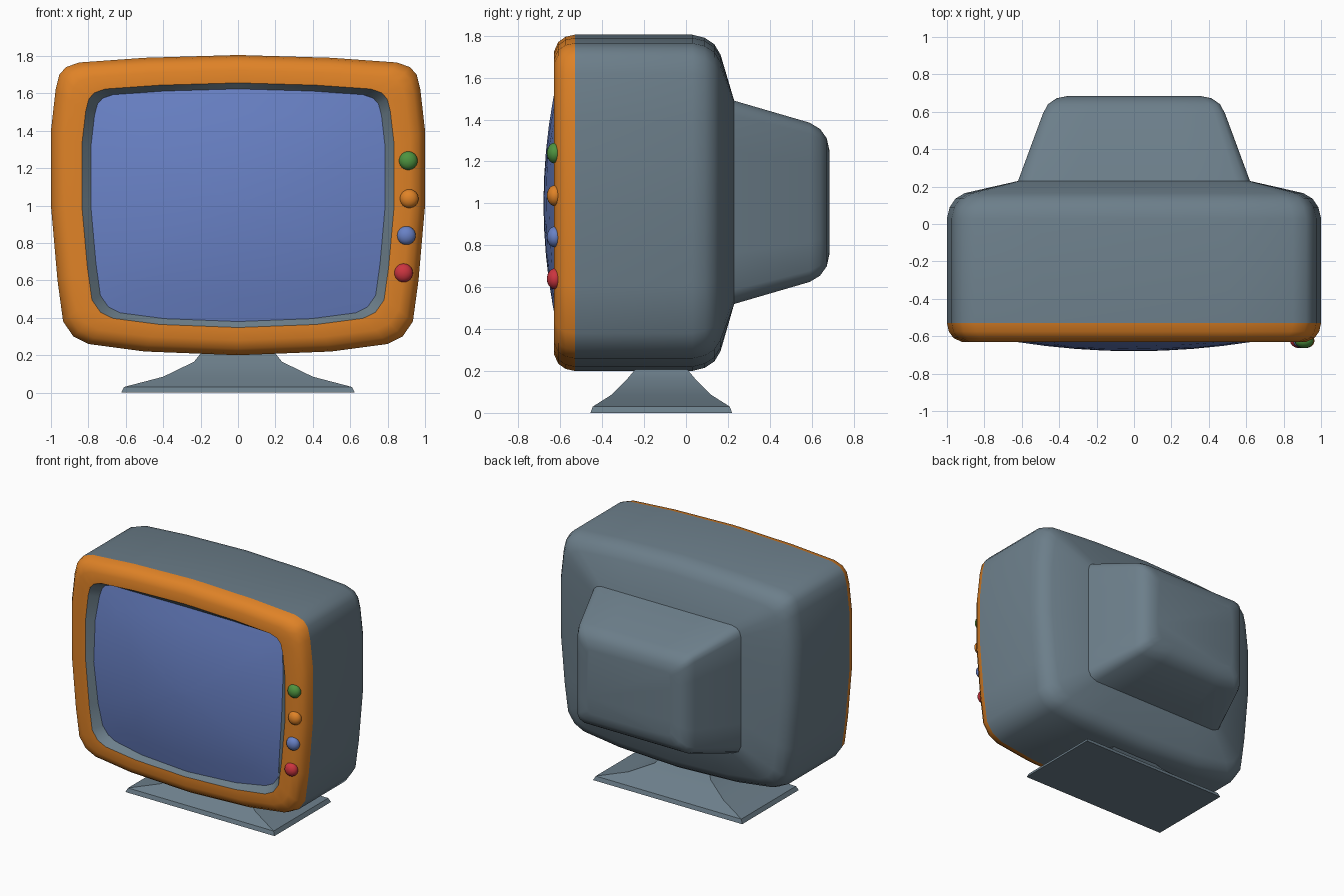
import bpy
import bmesh
import math

if "Cube" in bpy.data.objects:
    bpy.data.objects.remove(bpy.data.objects["Cube"])


def material(name, rgb):
    m = bpy.data.materials.new(name)
    m.diffuse_color = (*rgb, 1)
    m.use_nodes = True
    m.node_tree.nodes["Principled BSDF"].inputs["Base Color"].default_value = m.diffuse_color
    return m


GREY = material("slate_grey", (0.15, 0.21, 0.255))
ORANGE = material("orange", (0.74, 0.225, 0.02))
BLUE = material("screen_blue", (0.14, 0.22, 0.56))
GREEN = material("green", (0.075, 0.29, 0.05))
RED = material("red", (0.60, 0.035, 0.05))


def finish(obj, mat, angle=40):
    obj.data.materials.append(mat)
    bpy.ops.object.select_all(action='DESELECT')
    obj.select_set(True)
    bpy.context.view_layer.objects.active = obj
    bpy.ops.object.shade_smooth_by_angle(angle=math.radians(angle))


def loft(name, rings, mat, cap_first=False, cap_last=False, angle=40):
    bm = bmesh.new()
    loops = [[bm.verts.new(p) for p in r] for r in rings]
    n = len(loops[0])
    for a, b in zip(loops, loops[1:]):
        for i in range(n):
            j = (i + 1) % n
            bm.faces.new((a[i], a[j], b[j], b[i]))
    if cap_first:
        bm.faces.new(loops[0][::-1])
    if cap_last:
        bm.faces.new(loops[-1])
    mesh = bpy.data.meshes.new(name)
    bm.to_mesh(mesh)
    bm.free()
    obj = bpy.data.objects.new(name, mesh)
    bpy.context.collection.objects.link(obj)
    finish(obj, mat, angle)


def mirrored(half):
    return half + [(-x, z) for x, z in half[-2:0:-1]]


# Barrel-shaped cabinet outline (x, z from the middle), right half mirrored
CASE = mirrored([(0, .805), (.5, .79), (.85, .765), (.92, .74), (.955, .7),
                 (.975, .62), (1, .4), (1, 0), (.965, -.4), (.935, -.62),
                 (.88, -.7), (.8, -.74), (.5, -.78), (0, -.8)])
# Unit rounded rectangle with the same point count, for the tube housing
BOX = mirrored([(0, 1), (.5, 1), (.88, 1), (.95, .975), (.985, .93),
                (1, .86), (1, .5), (1, 0), (1, -.5), (1, -.86),
                (.965, -.95), (.88, -1), (.5, -1), (0, -1)])


def ring(shape, sx, sz, y, cz=1.0):
    return [(x * sx, y, cz + z * sz) for x, z in shape]


def inset(y, d):
    return ring(CASE, 1 - d, 1 - d / .8, y)


def glass(k):
    # ring on the bulging glass surface
    return [(x, -.68 + .125 * x * x + .185 * (z - 1) ** 2, z)
            for x, _, z in ring(CASE, .787 * k, .775 * k, 0)]


# Screen, recessed lip and front bezel
opening = ring(CASE, .835, .815, -.63)
loft("screen", [glass(k) for k in (.04, .2, .4, .6, .8, 1)], BLUE, cap_first=True)
loft("screen_lip", [glass(1), opening], GREY)
loft("front_bezel", [opening, inset(-.63, .08), inset(-.61, .035),
                     inset(-.575, .01), inset(-.53, 0)], ORANGE)

# Cabinet with rounded back shoulder
tube_base = ring(BOX, .62, .485, .23, 1.005)
loft("cabinet", [inset(y, d) for y, d in ((-.53, 0), (.03, 0), (.09, .015),
                                          (.135, .045), (.165, .095))]
     + [tube_base], GREY)

# Tube housing at the back
loft("tube_housing", [tube_base] + [ring(BOX, sx, sz, y, 1.005) for sx, sz, y in (
    (.487, .38, .59), (.46, .35, .64), (.415, .305, .672), (.35, .245, .685))],
    GREY, cap_last=True)

# Flared stand
loft("stand", [[(sx * w, -.118 + sy * d, z)
                for sx, sy in ((-1, -1), (1, -1), (1, 1), (-1, 1))]
               for w, d, z in ((.625, .338, 0), (.61, .327, .03), (.4, .24, .085),
                               (.235, .16, .165), (.195, .118, .215))],
     GREY, cap_first=True, cap_last=True, angle=35)

# Control knobs down the right of the bezel
for label, x, z, mat in (("green", .91, 1.24, GREEN), ("orange", .915, 1.037, ORANGE),
                         ("blue", .9, .84, BLUE), ("red", .885, .64, RED)):
    bpy.ops.mesh.primitive_uv_sphere_add(segments=20, ring_count=12, radius=.05,
                                         location=(x, -.625, z))
    knob = bpy.context.object
    knob.name = label + "_knob"
    knob.scale = (1, .78, 1)
    finish(knob, mat)
